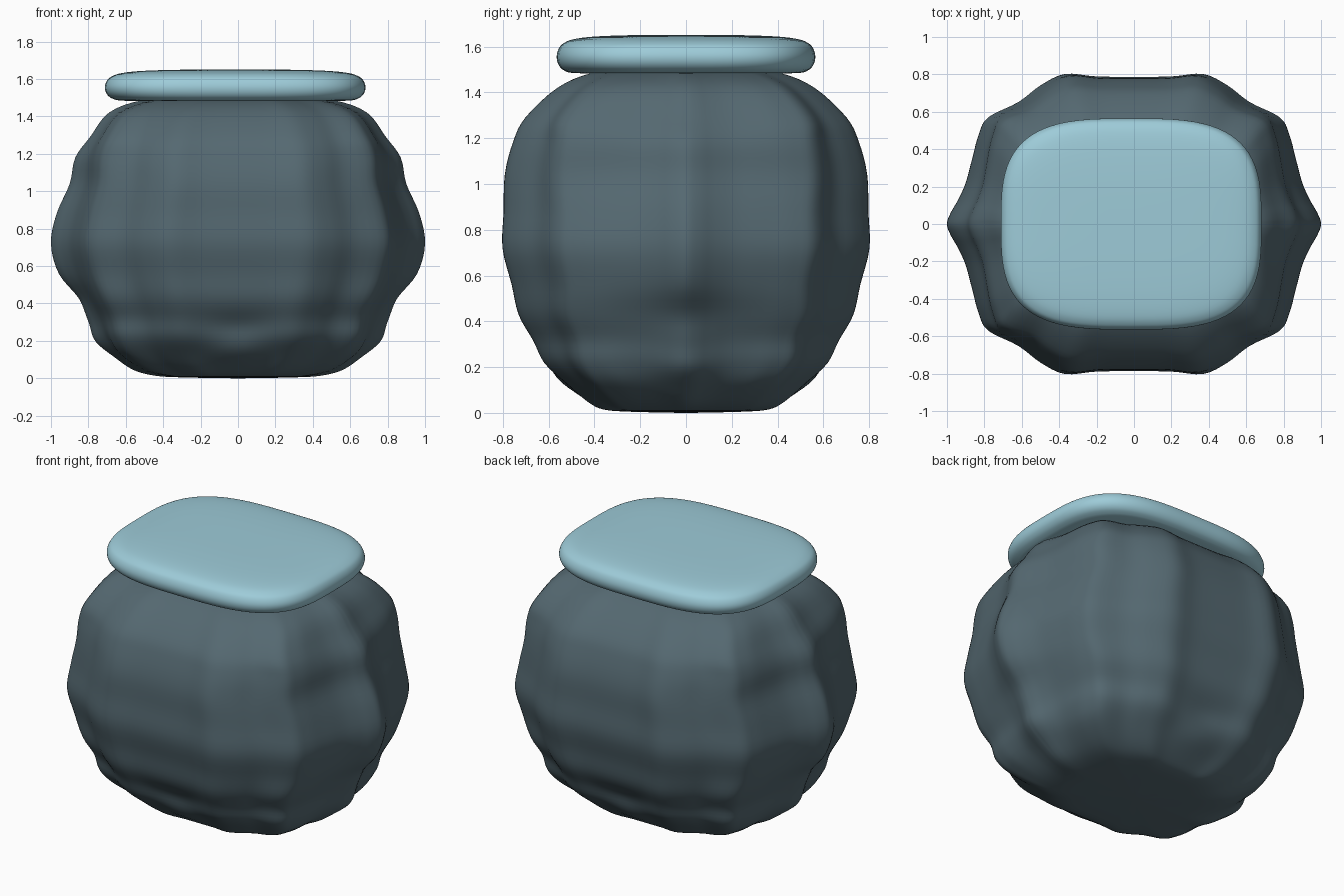
import bpy, bmesh
from math import cos, sin, pi, exp, copysign

if "Cube" in bpy.data.objects:
    bpy.data.objects.remove(bpy.data.objects["Cube"])


def catmull(pts, steps, closed=False):
    """Smooth curve through tuples of any dimension."""
    n, out = len(pts), []
    get = (lambda i: pts[i % n]) if closed else (lambda i: pts[max(0, min(n - 1, i))])
    for i in range(n if closed else n - 1):
        p = [get(i + k) for k in (-1, 0, 1, 2)]
        for s in range(steps):
            t = s / steps
            out.append(tuple(0.5 * (2 * b + (c - a) * t + (2 * a - 5 * b + 4 * c - d) * t ** 2
                                    + (3 * b - a - 3 * c + d) * t ** 3) for a, b, c, d in zip(*p)))
    if not closed:
        out.append(pts[-1])
    return out


def bump(v, centre, width):
    return exp(-((v - centre) / width) ** 2)


def loft(name, rings, color):
    """Skin a stack of equal rings, cap both ends and shade smooth."""
    bm = bmesh.new()
    loops = [[bm.verts.new(p) for p in r] for r in rings]
    n = len(loops[0])
    for a, b in zip(loops, loops[1:]):
        for i in range(n):
            j = (i + 1) % n
            bm.faces.new((a[i], a[j], b[j], b[i]))
    bm.faces.new(loops[0][::-1])
    bm.faces.new(loops[-1])
    bmesh.ops.recalc_face_normals(bm, faces=bm.faces)
    for f in bm.faces:
        f.smooth = True
    me = bpy.data.meshes.new(name)
    bm.to_mesh(me)
    bm.free()
    ob = bpy.data.objects.new(name, me)
    bpy.context.collection.objects.link(ob)
    mat = bpy.data.materials.new(name + "_material")
    mat.diffuse_color = (*color, 1)
    mat.use_nodes = True
    mat.node_tree.nodes["Principled BSDF"].inputs["Base Color"].default_value = mat.diffuse_color
    me.materials.append(mat)
    return ob


# Boulder: one ridged quadrant of the plan, mirrored to a full outline
quad = [(1, 0), (.98, .06), (.94, .13), (.9, .22), (.865, .35), (.83, .48), (.78, .57),
        (.62, .65), (.5, .74), (.37, .8), (.2, .787), (0, .785)]
half = quad + [(-x, y) for x, y in quad[-2::-1]]
plan = catmull(half + [(x, -y) for x, y in half[-2:0:-1]], 4, True)

# Height, half width (x), half depth (y) and extra fullness of the corners
profile = catmull([(0, .02, .02, 1), (.005, .3, .24, 1), (.015, .45, .36, 1.02), (.05, .57, .43, 1.05),
                   (.13, .67, .52, 1.1), (.22, .75, .62, 1.07), (.32, .81, .67, 1.03),
                   (.43, .87, .73, 1.03), (.56, .96, .76, 1), (.72, 1, .8, 1),
                   (.88, .97, .795, 1), (1.04, .9, .79, 1.02), (1.18, .87, .755, 1.04),
                   (1.29, .79, .7, 1.08), (1.42, .69, .56, 1.07), (1.485, .52, .41, 1.03),
                   (1.5, .3, .25, 1), (1.5, .02, .02, 1)], 4)
rings = []
for z, w, d, full in profile:
    ring = []
    for x, y in plan:
        side = abs(x) > .8
        # Small toe at the foot of each side, with a hollow above it
        if side:
            k = 1 + bump(y, 0, .15) * (.04 * bump(z, .19, .07) - .02 * bump(z, .42, .09))
        else:
            k = 1 + bump(x, 0, .22) * (.06 * bump(z, .13, .06) - .04 * bump(z, .27, .07))
        corner = full - 1
        kx = 1 + corner * min(1, abs(y) / .4)
        ky = 1 + corner * bump(abs(x), .82, .2)
        ring.append((x * w * k * kx, y * d / .8 * k * ky, z))
    rings.append(ring)
loft("boulder", rings, (.09, .14, .165))


# Cap stone: thin rounded-rectangle slab with a soft edge
def squircle(s, z, n=80, power=2 / 3.2):
    pts = []
    for i in range(n):
        c, q = cos(2 * pi * i / n), sin(2 * pi * i / n)
        pts.append((-.015 + .697 * s * copysign(abs(c) ** power, c),
                    .565 * s * copysign(abs(q) ** power, q), z))
    return pts


edge = catmull([(.02, 1.482), (.5, 1.482), (.85, 1.484), (.94, 1.495), (.985, 1.52), (1, 1.555),
                (.985, 1.59), (.95, 1.613), (.87, 1.632), (.7, 1.644), (.4, 1.65), (.02, 1.651)], 4)
loft("cap_slab", [squircle(s, z) for s, z in edge], (.34, .6, .69))
